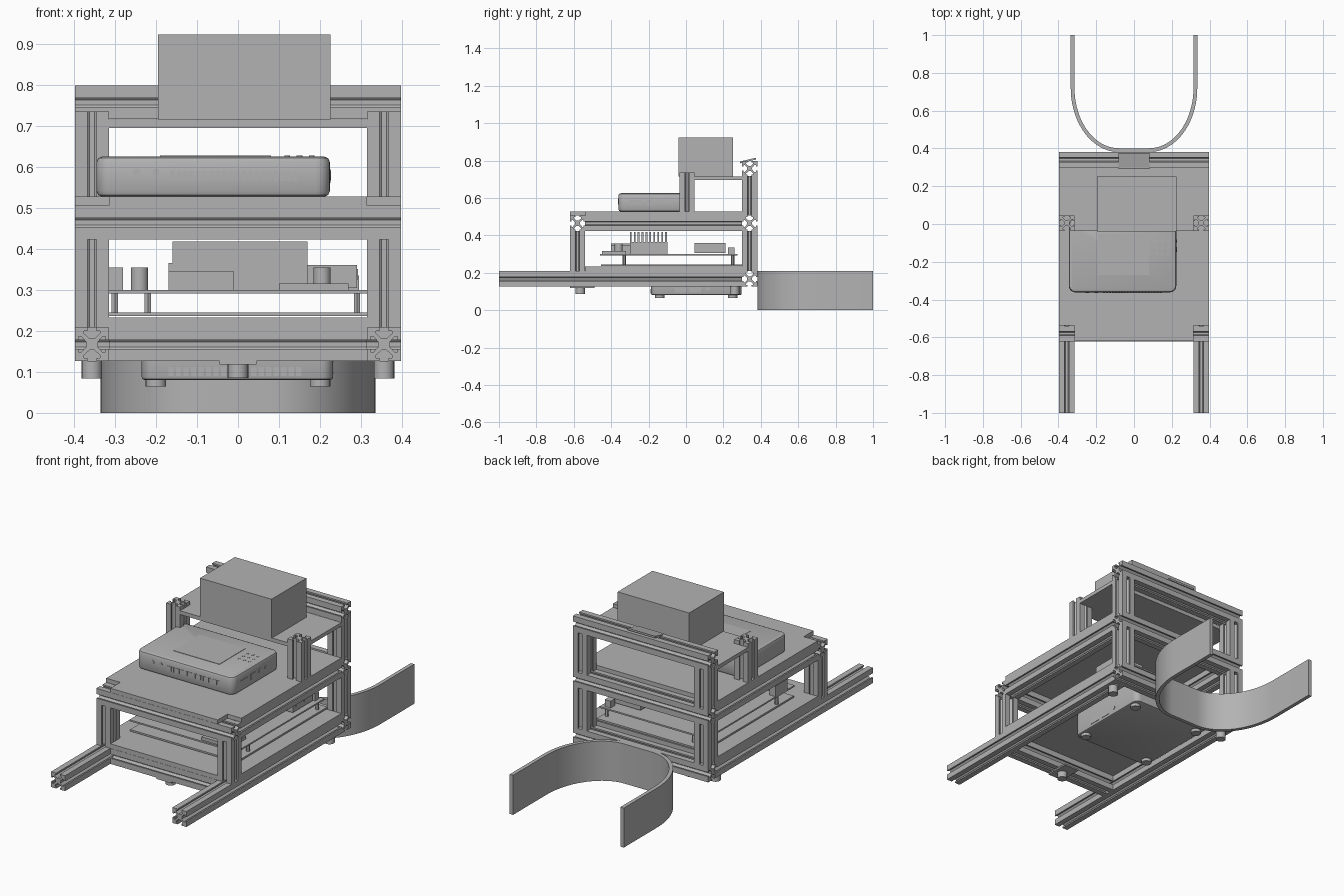
import bpy, bmesh, math
from mathutils import Matrix, Vector

old = bpy.data.objects.get("Cube")
if old:
    bpy.data.objects.remove(old, do_unlink=True)

grey = bpy.data.materials.new("neutral_grey")
grey.use_nodes = True
grey.diffuse_color = (0.45, 0.45, 0.45, 1)
grey.node_tree.nodes["Principled BSDF"].inputs["Base Color"].default_value = (0.45, 0.45, 0.45, 1)


def finish(name, bm, smooth=False):
    bmesh.ops.recalc_face_normals(bm, faces=bm.faces)
    mesh = bpy.data.meshes.new(name)
    bm.to_mesh(mesh)
    bm.free()
    mesh.materials.append(grey)
    ob = bpy.data.objects.new(name, mesh)
    bpy.context.collection.objects.link(ob)
    if smooth:
        bpy.ops.object.select_all(action='DESELECT')
        ob.select_set(True)
        bpy.context.view_layer.objects.active = ob
        bpy.ops.object.shade_smooth_by_angle(angle=math.radians(35))
    return ob


def prism(name, outline, depth, matrix=Matrix(), smooth=False):
    """Extrude a flat outline along local z."""
    bm = bmesh.new()
    face = bm.faces.new([bm.verts.new((x, y, 0)) for x, y in outline])
    top = bmesh.ops.extrude_face_region(bm, geom=[face])["geom"]
    bmesh.ops.translate(bm, vec=(0, 0, depth), verts=[v for v in top if isinstance(v, bmesh.types.BMVert)])
    bm.transform(matrix)
    return finish(name, bm, smooth)


def box(name, xs, ys, zs):
    return prism(name, [(xs[0], ys[0]), (xs[1], ys[0]), (xs[1], ys[1]), (xs[0], ys[1])],
                 zs[1] - zs[0], Matrix.Translation((0, 0, zs[0])))


def cylinder(name, centre, radius, depth, axis='Z', sides=24):
    turn = {'X': Matrix.Rotation(math.pi / 2, 4, 'Y'),
            'Y': Matrix.Rotation(math.pi / 2, 4, 'X'), 'Z': Matrix()}[axis]
    bm = bmesh.new()
    bmesh.ops.create_cone(bm, cap_ends=True, segments=sides, radius1=radius, radius2=radius,
                          depth=depth, matrix=Matrix.Translation(centre) @ turn)
    return finish(name, bm, True)


# Slotted extrusion: one quadrant, turned four times
half = [(.014, .006), (.026, .019), (.033, .019), (.033, .011), (.041, .011)]
quadrant = half + [(.041, .041)] + [(y, x) for x, y in reversed(half)]
slot_profile = []
for turn in range(4):
    c, s = round(math.cos(turn * math.pi / 2)), round(math.sin(turn * math.pi / 2))
    slot_profile += [(c * x - s * y, s * x + c * y) for x, y in quadrant]


def rail(name, start, axis, length):
    turn = {'X': Matrix.Rotation(math.pi / 2, 4, 'Y'),
            'Y': Matrix.Rotation(-math.pi / 2, 4, 'X'), 'Z': Matrix()}[axis]
    prism(name, slot_profile, length, Matrix.Translation(start) @ turn)


X, FRONT, BACK = .356, -.58, .34
LOW, MID, TOP = .167, .464, .757
for side, sx in (("left", 1), ("right", -1)):
    x = sx * X
    rail(side + "_base_rail", (x, -1, LOW), 'Y', 1.3)
    rail(side + "_deck_rail", (x, FRONT + .041, MID), 'Y', .838)
    rail(side + "_front_post", (x, FRONT, .208), 'Z', .215)
    rail(side + "_back_lower_post", (x, BACK, .208), 'Z', .215)
    rail(side + "_back_upper_post", (x, BACK, .505), 'Z', .211)
    rail(side + "_middle_post", (x, .005, .505), 'Z', .23)
    cylinder(side + "_back_foot", (x, .26, .105), .025, .042)
rail("front_base_rail", (-.315, FRONT, LOW), 'X', .63)
rail("front_deck_rail", (-.397, FRONT, MID), 'X', .794)
for name, z in (("back_base_rail", LOW), ("back_deck_rail", MID), ("back_top_rail", TOP)):
    rail(name, (-.397, BACK, z), 'X', .794)

# Plates notched around the posts
def notched_plate(name, zs, front, notch_y, inner=.315):
    pts = [(inner, front), (inner, notch_y), (.397, notch_y), (.397, .3)]
    prism(name, pts + [(-x, y) for x, y in reversed(pts)], zs[1] - zs[0],
          Matrix.Translation((0, 0, zs[0])))


notched_plate("base_plate", (.208, .232), -.62, -.538)
notched_plate("deck_plate", (.505, .527), -.62, -.538)
notched_plate("shelf_plate", (.695, .715), -.036, .046)

# Front foot on its tab
box("front_foot_tab", (-.045, .045), (-.62, -.49), (.118, .126))
cylinder("front_foot", (0, -.565, .103), .025, .036)

# Cargo box and sloping bracket on the top rail
box("cargo_box", (-.195, .225), (-.04, .252), (.715, .922))
bracket = [(.29, .795), (.375, .815), (.375, .805), (.29, .785)]
prism("top_bracket", bracket, .164,
      Matrix(((0, 0, 1, -.082), (1, 0, 0, 0), (0, 1, 0, 0), (0, 0, 0, 1))))

# Curved rear band: flat middle, elliptical corners, straight arms
def band_side(rx, y0):
    arc = [(.08 + rx * math.sin(a), .72 - (.72 - y0) * math.cos(a))
           for a in (i * math.pi / 40 for i in range(21))]
    return arc + [(.08 + rx, 1)]


outer, inner = band_side(.255, .381), band_side(.235, .401)
mirror = lambda pts: [(-x, y) for x, y in reversed(pts)]
prism("rear_band", mirror(outer) + outer + inner[::-1] + mirror(inner[::-1]), .21, smooth=True)


# Small computers: rounded case with chamfered rims
def case(name, xs, ys, zs, radius=.035, rim=.014):
    ob = box(name, xs, ys, zs)
    bm = bmesh.new()
    bm.from_mesh(ob.data)
    upright = [e for e in bm.edges if abs(e.verts[0].co.z - e.verts[1].co.z) > .01]
    bmesh.ops.bevel(bm, geom=upright, offset=radius, segments=6, profile=.5, affect='EDGES')
    rims = [e for e in bm.edges if abs(e.verts[0].co.z - e.verts[1].co.z) < .001
            and any(abs(f.normal.z) > .9 for f in e.link_faces)]
    bmesh.ops.bevel(bm, geom=rims, offset=rim, segments=2, profile=.5, affect='EDGES')
    bm.to_mesh(ob.data)
    bm.free()
    bpy.ops.object.select_all(action='DESELECT')
    ob.select_set(True)
    bpy.context.view_layer.objects.active = ob
    bpy.ops.object.shade_smooth_by_angle(angle=math.radians(35))


def vents(name, count, x0, x1, y, z0, z1):
    pitch = (x1 - x0) / count
    for i in range(count):
        x = x0 + i * pitch
        box(f"{name}_{i + 1}", (x, x + pitch * .7), (y - .002, y + .004), (z0, z1))


def ports(name, x, z, spots):
    for i, (y, w, h) in enumerate(spots):
        box(f"{name}_{i + 1}", (x - .004, x + .002), (y - w / 2, y + w / 2), (z - h / 2, z + h / 2))


case("upper_computer", (-.345, .224), (-.362, .03), (.527, .625))
box("upper_computer_lid_panel", (-.19, .08), (-.27, -.05), (.624, .627))
vents("upper_vent", 20, -.165, .15, -.362, .565, .59)
for i, x in enumerate((-.247, -.2)):
    cylinder(f"upper_button_{i + 1}", (x, -.362, .587), .009, .005, 'Y')
ports("upper_port", .224, .575, [(-.27, .06, .025), (-.195, .04, .03)])
for i, y in enumerate((-.135, -.09)):
    cylinder(f"upper_jack_{i + 1}", (.224, y, .58), .013 - i * .005, .005, 'X')
for i in range(9):
    cylinder(f"lid_dot_{i + 1}", (.12 + i % 3 * .03, -.16 + i // 3 * .035, .625), .007, .004, sides=12)

case("lower_computer", (-.235, .232), (-.187, .297), (.08, .208), .03, .008)
vents("lower_vent", 18, -.17, .16, -.187, .09, .112)
ports("lower_port", .232, .11, [(-.03, .065, .03), (.05, .06, .03)])
cylinder("lower_jack", (.232, .115, .115), .011, .005, 'X')
for i, (x, y) in enumerate((x, y) for x in (-.2, .2) for y in (-.14, .25)):
    cylinder(f"lower_pad_{i + 1}", (x, y, .075), .025, .022)

# Electronics tray: carrier, board, standoffs and components
box("carrier_plate", (-.315, .315), (-.455, .3), (.236, .245))
box("circuit_board", (-.315, .315), (-.46, .275), (.291, .299))
for i, (x, y) in enumerate((x, y) for x in (-.3, -.22, .29) for y in (-.33, .25)):
    cylinder(f"standoff_{i + 1}", (x, y, .268), .009, .05, sides=6)
box("heat_sink_base", (-.17, .17), (-.3, -.1), (.299, .365))
for i in range(10):
    y = -.3 + i * .021
    box(f"heat_sink_fin_{i + 1}", (-.16, .17), (y, y + .009), (.36, .418))
box("front_connector", (-.17, -.01), (-.4, -.3), (.299, .345))
box("side_connector", (.1, .27), (-.45, -.32), (.299, .316))
box("socket_block", (-.315, -.28), (-.4, -.3), (.299, .355))
box("small_socket", (.26, .295), (.225, .26), (.299, .335))
box("port_block", (.12, .29), (.045, .21), (.305, .36))
ports("board_port", .29, .338, [(.09, .04, .025), (.16, .04, .025)])
for i, x in enumerate((-.24, .205)):
    cylinder(f"capacitor_{i + 1}", (x, -.36, .327), .021, .056)
